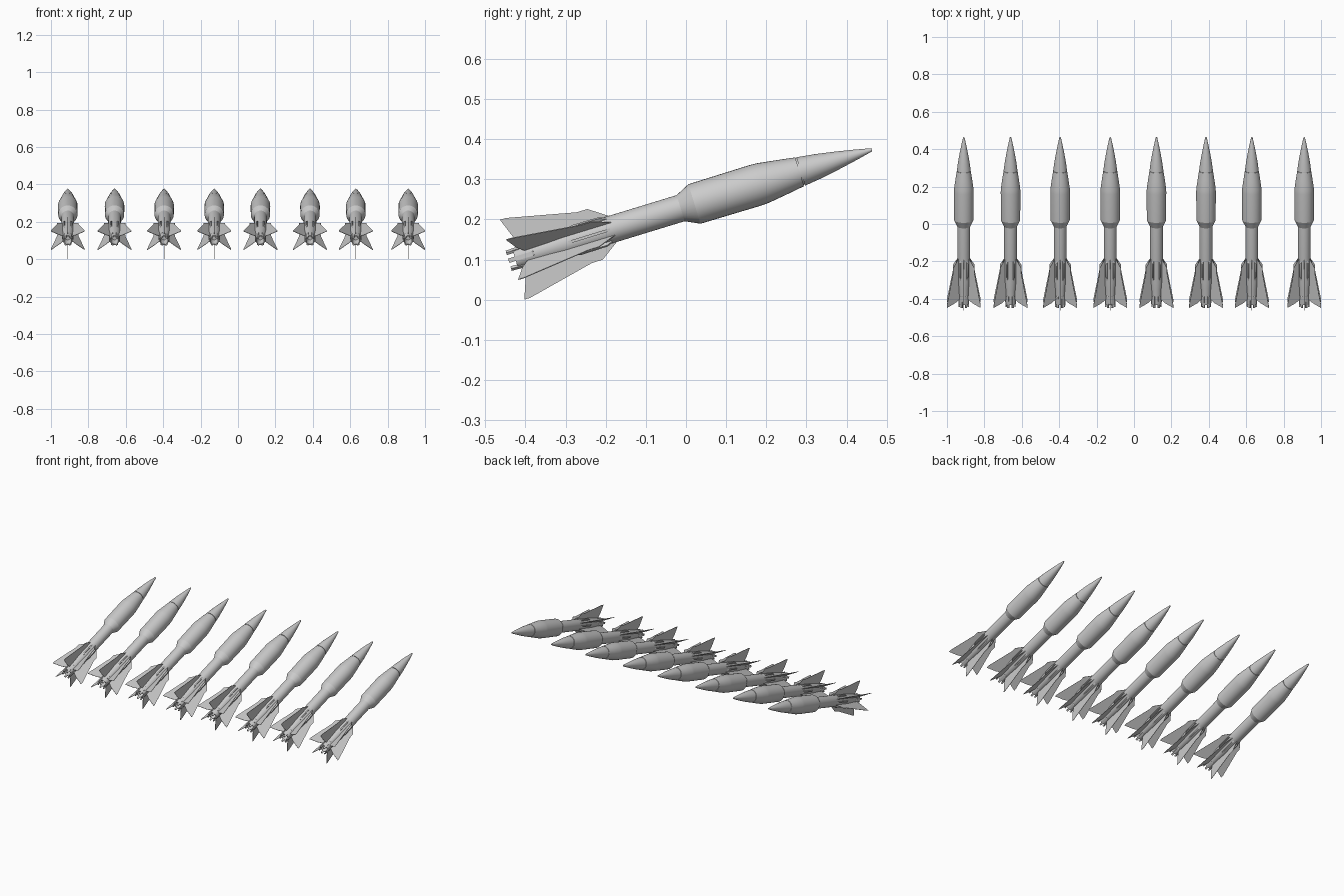
import bpy, bmesh
from math import sin, cos, pi, radians
from mathutils import Matrix

if "Cube" in bpy.data.objects:
    bpy.data.objects.remove(bpy.data.objects["Cube"])

XS = [-0.91, -0.66, -0.395, -0.127, 0.12, 0.385, 0.63, 0.91]
PITCH, AXIS_Z = radians(17), 0.232


def finish(bm, name, angle=30):
    bmesh.ops.recalc_face_normals(bm, faces=bm.faces)
    for f in bm.faces:
        f.smooth = True
    for e in bm.edges:
        if len(e.link_faces) == 2 and e.calc_face_angle(0) > radians(angle):
            e.smooth = False
    me = bpy.data.meshes.new(name)
    bm.to_mesh(me)
    bm.free()
    return me


def lathe(name, profile, n=32):
    """Revolve (position along axis, radius) points about the Y axis."""
    bm = bmesh.new()
    rings = [[bm.verts.new((r * cos(2 * pi * i / n), s, r * sin(2 * pi * i / n)))
              for i in range(n)] for s, r in profile]
    for a, b in zip(rings, rings[1:]):
        for i in range(n):
            j = (i + 1) % n
            bm.faces.new((a[i], a[j], b[j], b[i]))
    bm.faces.new(rings[0])
    bm.faces.new(rings[-1])
    return finish(bm, name, 12)


def radial_plates(name, outline, thick, start, count=6):
    """Repeat a flat (axis position, radius) outline around the Y axis."""
    bm = bmesh.new()
    for k in range(count):
        rot = Matrix.Rotation(radians(start) + 2 * pi * k / count, 4, 'Y')
        sides = [[bm.verts.new(rot @ Matrix.Translation((t, 0, 0)) @
                  Matrix.Translation((0, s, r)).to_translation())
                  for s, r in outline] for t in (-thick / 2, thick / 2)]
        n = len(outline)
        for side in sides:
            bm.faces.new(side)
        for i in range(n):
            j = (i + 1) % n
            bm.faces.new((sides[0][i], sides[0][j], sides[1][j], sides[1][i]))
    return finish(bm, name)


parts = [
    # slim motor tube, wide forward section, boat tail with recessed nozzle
    lathe("rocket_body", [(-0.40, 0.012), (-0.445, 0.021), (-0.445, 0.026),
                          (-0.36, 0.030), (-0.32, 0.034), (-0.014, 0.034),
                          (0.022, 0.0515), (0.18, 0.0525), (0.20, 0.0515),
                          (0.25, 0.0445), (0.296, 0.0375), (0.296, 0.034),
                          (0.30, 0.034)]),
    # pointed nose behind a thin groove
    lathe("nose_cone", [(0.299, 0.033), (0.299, 0.037), (0.345, 0.031),
                        (0.394, 0.0225), (0.44, 0.0135), (0.484, 0.004)]),
    # six swept fins
    radial_plates("tail_fins", [(-0.185, 0.030), (-0.237, 0.066), (-0.265, 0.066),
                                (-0.438, 0.104), (-0.453, 0.104), (-0.434, 0.053),
                                (-0.415, 0.024)], 0.002, 0),
    # short strakes between the fins
    radial_plates("strakes", [(-0.19, 0.030), (-0.215, 0.042), (-0.285, 0.043),
                              (-0.315, 0.030)], 0.007, 30),
    # exhaust tabs at the nozzle rim
    radial_plates("exhaust_tabs", [(-0.39, 0.024), (-0.40, 0.030), (-0.462, 0.027),
                                   (-0.462, 0.020)], 0.011, 30),
]

# row of eight rockets, all pitched up
for i, x in enumerate(XS):
    for me in parts:
        ob = bpy.data.objects.new(f"{me.name}_{i + 1}", me)
        ob.location = (x, 0, AXIS_Z)
        ob.rotation_euler = (PITCH, 0, 0)
        bpy.context.collection.objects.link(ob)
